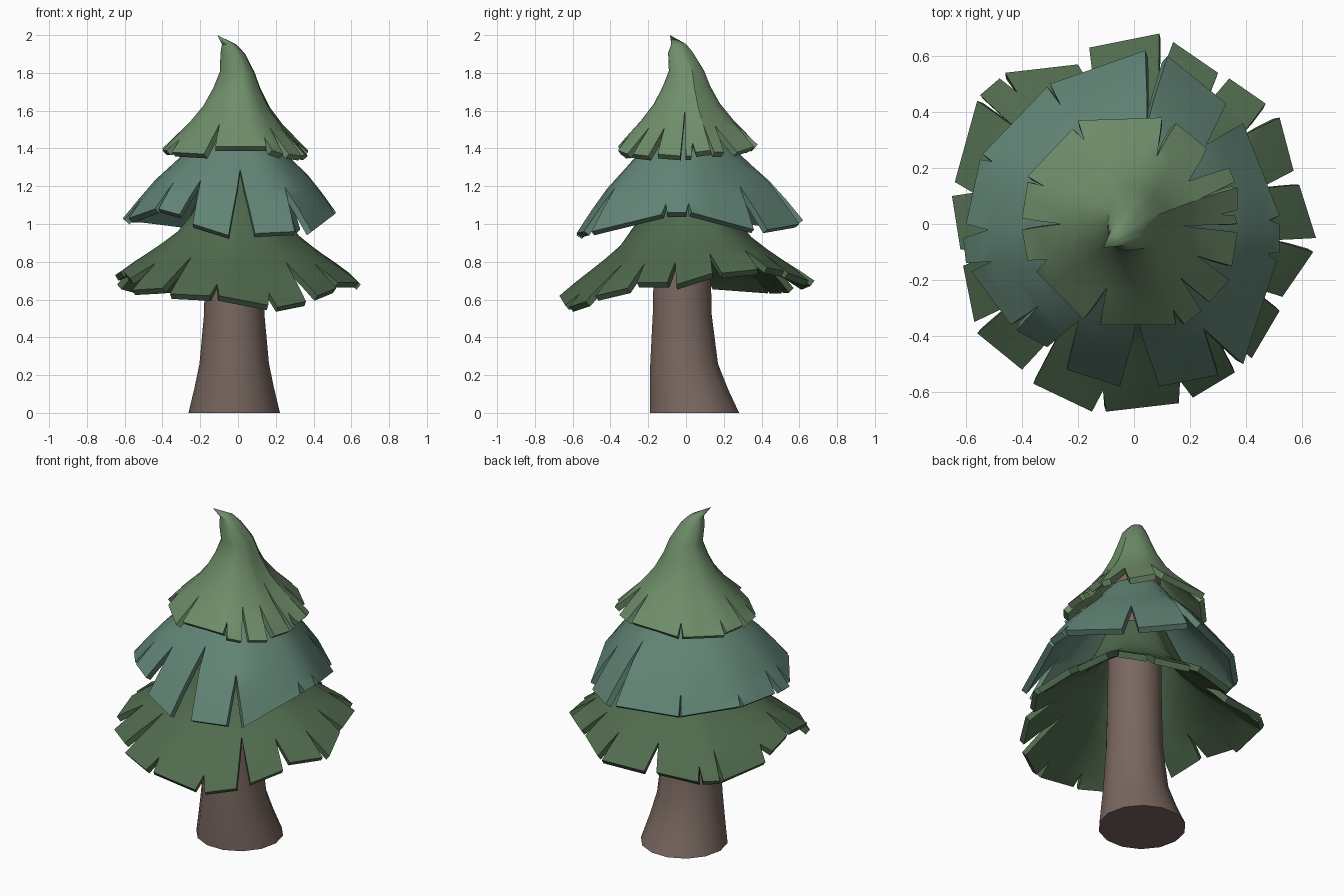
import bpy, bmesh, math
from mathutils import Vector


def finish(bm, name, color, thickness=0.0):
    me = bpy.data.meshes.new(name)
    bm.to_mesh(me)
    bm.free()
    ob = bpy.data.objects.new(name, me)
    bpy.context.collection.objects.link(ob)
    mat = bpy.data.materials.new(name + "_color")
    mat.diffuse_color = (*color, 1)
    me.materials.append(mat)
    bpy.ops.object.select_all(action='DESELECT')
    ob.select_set(True)
    bpy.context.view_layer.objects.active = ob
    if thickness:
        mod = ob.modifiers.new("thickness", 'SOLIDIFY')
        mod.thickness = thickness
        mod.offset = -1
        bpy.ops.object.modifier_apply(modifier=mod.name)
    bpy.ops.object.shade_smooth_by_angle(angle=math.radians(35))
    return ob


def column(x, y, z, arc, rows, top):
    # one line of points from the collar down to a leaf tip
    pts = []
    for k, h, cx, cy in rows:
        s = k * (1 + (arc - 1) * (1 - k))
        pts.append(Vector((x * s + cx, y * s + cy, top + (z - top) * h)))
    return pts


def foliage(name, leaves, rows, top, color):
    # leaf: tip start xyz, tip end xyz, row where the next notch begins
    last = len(rows) - 1
    fans = []
    for x0, y0, z0, x1, y1, z1, notch in leaves:
        a, b = Vector((x0, y0)), Vector((x1, y1))
        n = max(1, round(a.angle(b) / 0.2))
        cols = []
        for i in range(n + 1):
            t = i / n
            p = a.lerp(b, t)
            arc = (a.length + (b.length - a.length) * t) / p.length
            cols.append(column(p.x, p.y, z0 + (z1 - z0) * t, arc, rows, top))
        fans.append(cols)
    # join neighbouring leaves above each notch, open a V below it
    for i, leaf in enumerate(leaves):
        left, right = fans[i][-1], fans[(i + 1) % len(fans)][0]
        n = leaf[6]
        shift = (right[n] - left[n]) / 2
        for j in range(last + 1):
            if j <= n:
                mid = (left[j] + right[j]) / 2
                left[j], right[j] = mid, mid.copy()
            else:
                t = (last - j) / (last - n)
                left[j] = left[j] + shift * t
                right[j] = right[j] - shift * t
    bm = bmesh.new()
    for cols in fans:
        grid = [[bm.verts.new(p) for p in c] for c in cols]
        for c, d in zip(grid, grid[1:]):
            for j in range(last):
                bm.faces.new((c[j], c[j + 1], d[j + 1], d[j]))
    bmesh.ops.remove_doubles(bm, verts=bm.verts, dist=0.0005)
    return finish(bm, name, color, 0.035)


# trunk: stacked rings (centre x, centre y, radius, z)
bm = bmesh.new()
rings = []
for cx, cy, r, z in [(-.02, .045, .242, 0), (-.02, .015, .211, .13), (-.02, -.01, .184, .26),
                     (-.02, -.02, .16, .52), (-.02, -.02, .152, .9), (-.02, -.02, .147, 1.6)]:
    rings.append([bm.verts.new((cx + r * math.cos(i * math.tau / 14),
                                cy + r * math.sin(i * math.tau / 14), z)) for i in range(14)])
for lo, hi in zip(rings, rings[1:]):
    for i in range(14):
        j = (i + 1) % 14
        bm.faces.new((lo[i], lo[j], hi[j], hi[i]))
bm.faces.new(rings[0][::-1])
bm.faces.new(rings[-1])
finish(bm, "trunk", (.19, .135, .115))

# bottom tier
foliage("lower_branches", [
    (.65, -.05, .68, .59, .14, .74, 5), (.57, .19, .74, .52, .38, .76, 5),
    (.47, .43, .77, .34, .52, .75, 5), (.30, .54, .74, .14, .65, .70, 5),
    (.09, .68, .70, -.16, .63, .68, 5), (-.20, .57, .66, -.46, .54, .66, 6),
    (-.48, .52, .66, -.55, .46, .66, 5), (-.56, .44, .66, -.64, .15, .68, 6),
    (-.65, .10, .73, -.62, -.09, .75, 5), (-.61, -.15, .75, -.57, -.35, .71, 5),
    (-.56, -.39, .65, -.40, -.52, .66, 4), (-.36, -.57, .63, -.15, -.67, .62, 6),
    (-.10, -.67, .62, .16, -.64, .57, 6), (.21, -.62, .56, .36, -.53, .59, 4),
    (.42, -.48, .62, .52, -.31, .66, 5), (.53, -.26, .69, .64, -.10, .69, 5)],
    [(.25, 0, -.01, -.01), (.32, .2, 0, 0), (.40, .4, 0, 0), (.52, .58, 0, 0),
     (.65, .7, 0, 0), (.77, .8, 0, 0), (.89, .9, 0, 0), (1, 1, 0, 0)],
    1.25, (.08, .145, .075))

# middle tier
foliage("middle_branches", [
    (.52, -.10, 1.06, .52, 0, 1.06, 7), (.52, .03, 1.06, .39, .36, .97, 4),
    (.33, .43, .97, .12, .60, 1.0, 3), (.04, .62, 1.02, -.30, .50, 1.0, 6),
    (-.31, .49, 1.0, -.54, .25, 1.03, 7), (-.55, .23, 1.03, -.60, 0, 1.03, 6),
    (-.61, -.05, 1.03, -.60, -.14, 1.02, 6), (-.58, -.17, 1.03, -.44, -.36, 1.08, 5),
    (-.42, -.38, 1.08, -.31, -.44, 1.05, 4), (-.24, -.52, 1.0, -.05, -.58, .94, 3),
    (.09, -.58, .95, .30, -.54, .96, 4), (.39, -.50, .96, .51, -.13, 1.05, 7)],
    [(.27, 0, -.01, -.01), (.33, .1, 0, 0), (.42, .24, 0, 0), (.56, .40, 0, 0),
     (.72, .58, 0, 0), (.79, .68, 0, 0), (.86, .78, 0, 0), (.93, .89, 0, 0), (1, 1, 0, 0)],
    1.52, (.12, .23, .18))

# top tier with bent tip
foliage("top_branches", [
    (.37, 0, 1.36, .36, .03, 1.36, 7), (.37, .05, 1.38, .37, .13, 1.39, 6),
    (.36, .15, 1.38, .34, .20, 1.38, 6), (.26, .27, 1.38, .15, .36, 1.41, 6),
    (.10, .38, 1.42, -.20, .37, 1.41, 7), (-.22, .34, 1.40, -.38, .17, 1.39, 7),
    (-.38, .15, 1.40, -.40, .02, 1.40, 6), (-.40, -.02, 1.39, -.38, -.13, 1.39, 7),
    (-.35, -.17, 1.38, -.18, -.34, 1.37, 6), (-.12, -.36, 1.41, .15, -.36, 1.41, 7),
    (.18, -.36, 1.39, .24, -.31, 1.37, 6), (.27, -.28, 1.37, .34, -.20, 1.36, 6),
    (.35, -.15, 1.37, .37, -.03, 1.36, 5)],
    [(0, 0, -.11, -.085), (.10, .08, -.045, -.04), (.17, .16, -.025, -.03), (.24, .32, 0, 0),
     (.325, .46, 0, 0), (.46, .62, 0, 0), (.65, .77, 0, 0), (.85, .9, 0, 0), (1, 1, 0, 0)],
    2.0, (.16, .27, .145))
